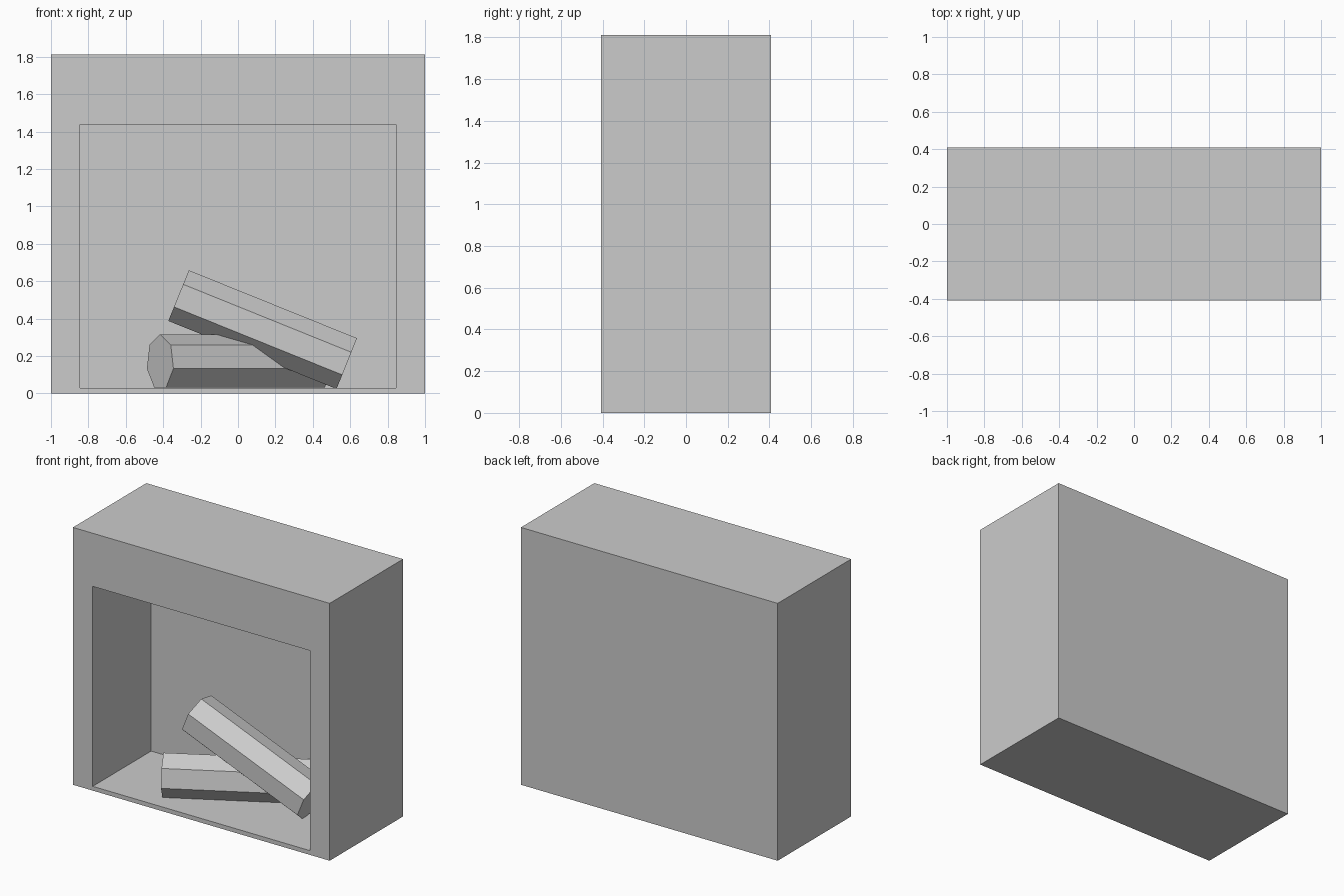
import bpy, bmesh
from math import sin, cos, pi, radians

if "Cube" in bpy.data.objects:
    bpy.data.objects.remove(bpy.data.objects["Cube"])


def loft(name, rings):
    """Mesh skinned through a series of closed rings and capped at both ends."""
    bm = bmesh.new()
    loops = [[bm.verts.new(p) for p in ring] for ring in rings]
    n = len(loops[0])
    for a, b in zip(loops, loops[1:]):
        for i in range(n):
            j = (i + 1) % n
            bm.faces.new((a[i], a[j], b[j], b[i]))
    bm.faces.new(loops[0])
    bm.faces.new(loops[-1])
    bmesh.ops.recalc_face_normals(bm, faces=bm.faces)
    mesh = bpy.data.meshes.new(name)
    bm.to_mesh(mesh)
    bm.free()
    obj = bpy.data.objects.new(name, mesh)
    bpy.context.collection.objects.link(obj)
    return obj


def rect(half_x, z0, z1, y):
    return [(-half_x, y, z0), (half_x, y, z0), (half_x, y, z1), (-half_x, y, z1)]


def log(name, location, rotation, first_corner, length=0.97, radius=0.15, sides=7):
    """Prism along local x; first_corner is the angle of one corner from +y."""
    angles = [first_corner + 2 * pi * i / sides for i in range(sides)]
    rings = [[(x, radius * cos(a), radius * sin(a)) for a in angles]
             for x in (-length / 2, length / 2)]
    obj = loft(name, rings)
    obj.location = location
    obj.rotation_euler = rotation
    return obj


# Surround: outer box, front rim and recessed firebox
loft("fireplace_surround", [
    rect(1.0, 0, 1.812, 0.408),
    rect(1.0, 0, 1.812, -0.408),
    rect(0.846, 0.03, 1.438, -0.408),
    rect(0.846, 0.03, 1.438, 0.242),
])

# Log lying flat on the hearth, and a second one leaning over it
log("lying_log", (0.008, 0, 0.166), (0, 0, radians(29)), pi / 2)
log("leaning_log", (0.132, 0, 0.341), (0, radians(22), 0), 0)
